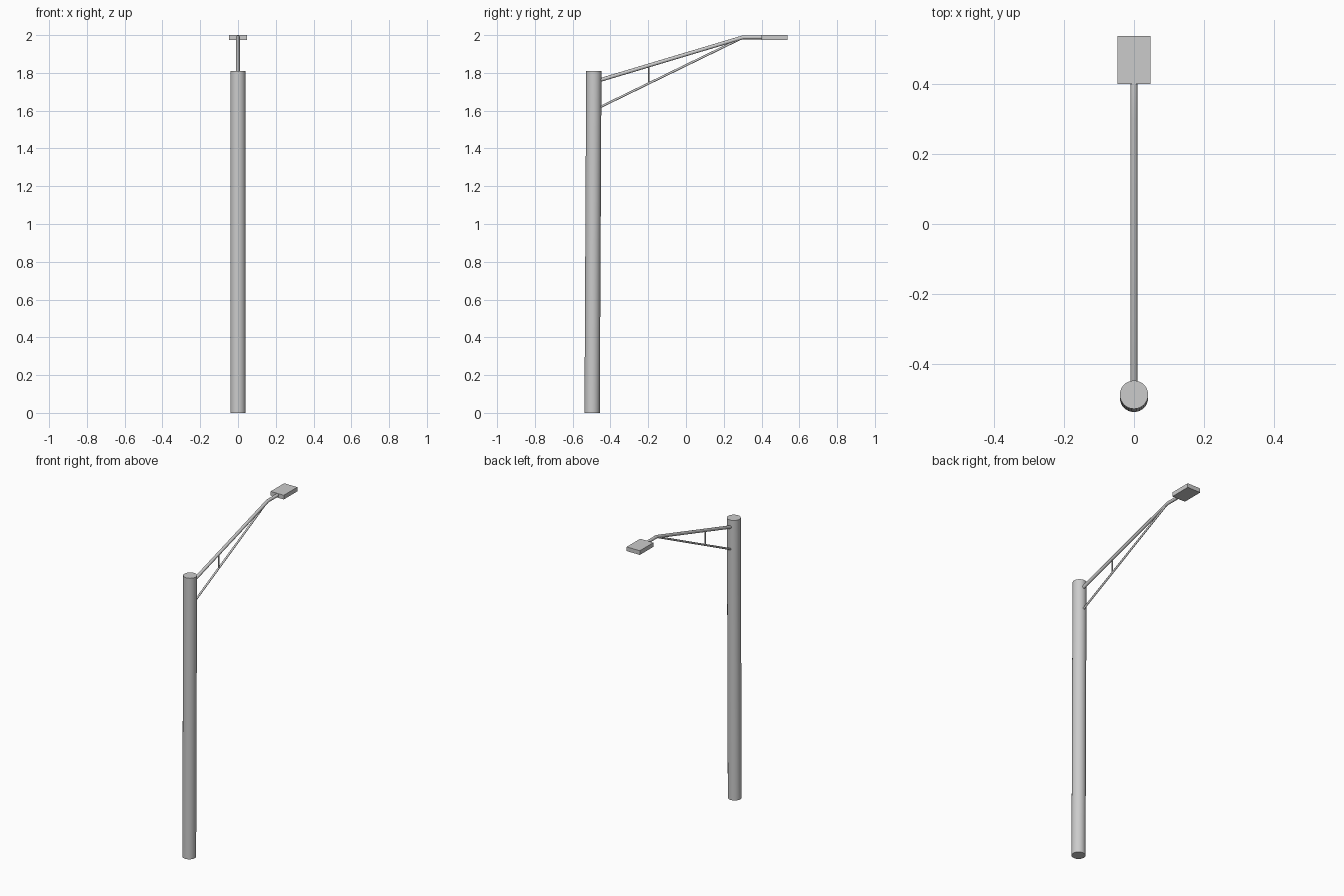
import bpy, bmesh, math
from mathutils import Vector

if "Cube" in bpy.data.objects:
    bpy.data.objects.remove(bpy.data.objects["Cube"])


def tube(name, points, radius, sides, level_ends=False):
    """Sweep a round section in the YZ plane along (y, z) points."""
    pts = [Vector((0, y, z)) for y, z in points]
    dirs = [(b - a).normalized() for a, b in zip(pts, pts[1:])]
    side = Vector((1, 0, 0))
    bm = bmesh.new()
    rings = []
    for i, p in enumerate(pts):
        d0, d1 = dirs[max(i - 1, 0)], dirs[min(i, len(dirs) - 1)]
        t = Vector((0, 0, 1)) if level_ends else (d0 + d1).normalized()
        up = t.cross(side) / max(t.dot(d1), 0.5)   # mitre at bends
        ring = []
        for k in range(sides):
            a = 2 * math.pi * k / sides
            ring.append(bm.verts.new(p + radius * (side * math.cos(a) + up * math.sin(a))))
        rings.append(ring)
    for r0, r1 in zip(rings, rings[1:]):
        for k in range(sides):
            n = (k + 1) % sides
            bm.faces.new((r0[k], r0[n], r1[n], r1[k]))
    bm.faces.new(rings[0][::-1])
    bm.faces.new(rings[-1])
    bmesh.ops.recalc_face_normals(bm, faces=bm.faces)
    return finish(name, bm, True)


def finish(name, bm, smooth=False):
    mesh = bpy.data.meshes.new(name)
    bm.to_mesh(mesh)
    bm.free()
    ob = bpy.data.objects.new(name, mesh)
    bpy.context.collection.objects.link(ob)
    if smooth:
        bpy.ops.object.select_all(action='DESELECT')
        ob.select_set(True)
        bpy.context.view_layer.objects.active = ob
        bpy.ops.object.shade_smooth_by_angle(angle=math.radians(35))
    return ob


def box(name, lo, hi):
    bm = bmesh.new()
    bmesh.ops.create_cube(bm, size=1)
    lo, hi = Vector(lo), Vector(hi)
    bmesh.ops.scale(bm, vec=hi - lo, verts=bm.verts)
    bmesh.ops.translate(bm, vec=(lo + hi) / 2, verts=bm.verts)
    return finish(name, bm)


# Slightly leaning wooden pole with level ends
tube("pole", [(-0.497, 0), (-0.488, 1.81)], 0.0405, 32, level_ends=True)

# Main arm, levelling out towards the lamp
tube("arm", [(-0.475, 1.756), (0.30, 1.988), (0.41, 1.988)], 0.01, 16)

# Lower brace and the small strut between brace and arm
tube("brace", [(-0.475, 1.609), (0.285, 1.979)], 0.006, 12)
tube("strut", [(-0.196, 1.743), (-0.196, 1.84)], 0.004, 12)

# Lamp head
box("lamp_head", (-0.047, 0.40, 1.973), (0.047, 0.5375, 2.0))
